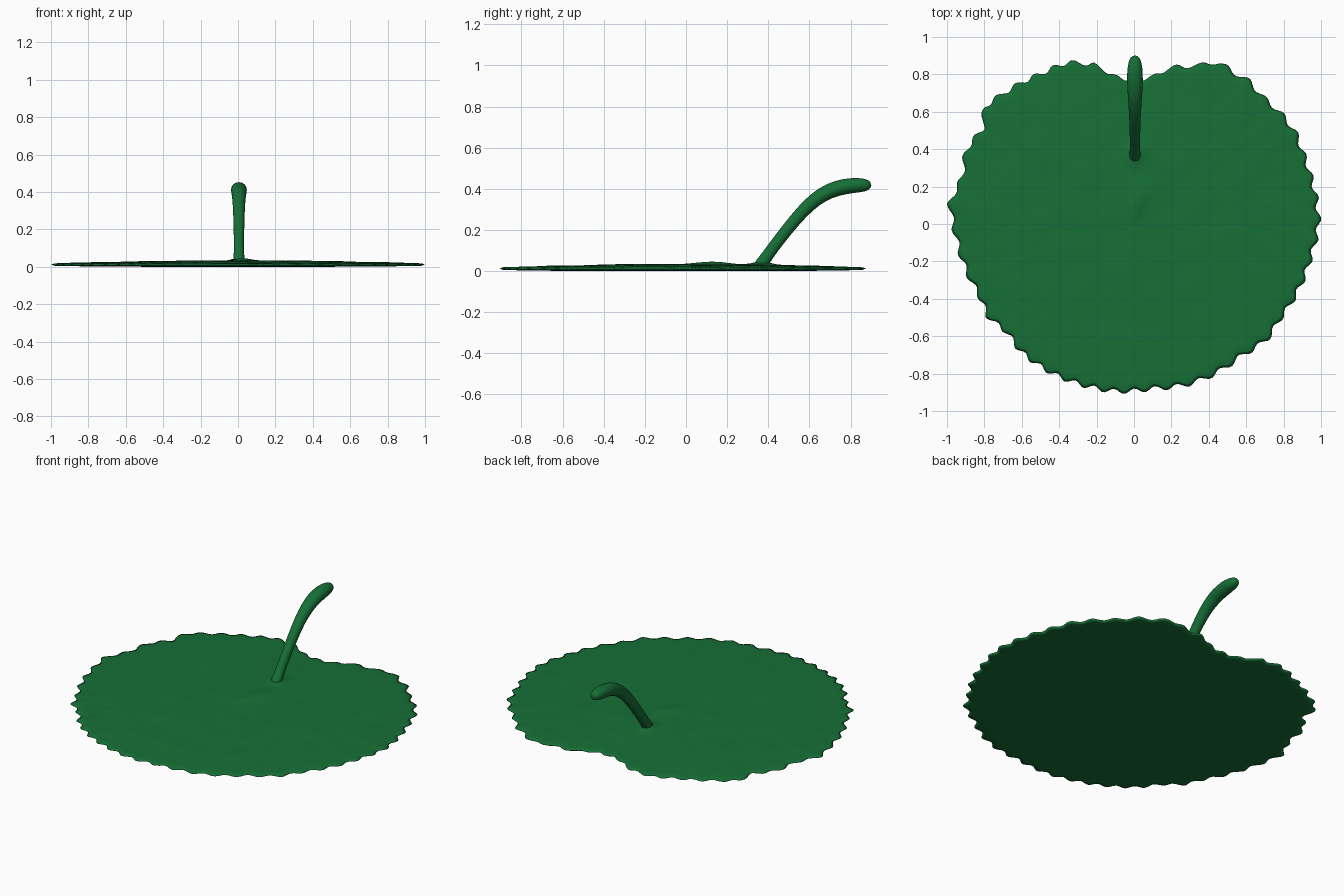
import bpy, bmesh, math
from mathutils import Vector, noise

if "Cube" in bpy.data.objects:
    bpy.data.objects.remove(bpy.data.objects["Cube"])

green = bpy.data.materials.new("leaf_green")
green.diffuse_color = (0.008, 0.16, 0.038, 1)
green.use_nodes = True
green.node_tree.nodes["Principled BSDF"].inputs["Base Color"].default_value = green.diffuse_color


def make_object(name, bm):
    bmesh.ops.recalc_face_normals(bm, faces=bm.faces)
    mesh = bpy.data.meshes.new(name)
    bm.to_mesh(mesh)
    bm.free()
    mesh.materials.append(green)
    ob = bpy.data.objects.new(name, mesh)
    bpy.context.collection.objects.link(ob)
    for p in mesh.polygons:
        p.use_smooth = True
    return ob


def skin(bm, rings, start, end):
    # bridge closed rings and close both ends with fans
    n = len(rings[0])
    for a, b in zip(rings, rings[1:]):
        for i in range(n):
            j = (i + 1) % n
            bm.faces.new((a[i], a[j], b[j], b[i]))
    for ring, tip in ((rings[0], start), (rings[-1], end)):
        for i in range(n):
            bm.faces.new((ring[i], ring[(i + 1) % n], tip))


# Leaf outline: heart-like disc with a shallow notch at the back
outline = [(0, .775), (.1, .79), (.19, .84), (.33, .85), (.46, .87), (.53, .82), (.62, .77),
           (.70, .68), (.79, .60), (.87, .50), (.92, .37), (.96, .25), (.99, .12), (1, .0),
           (.96, -.17), (.92, -.29), (.86, -.41), (.79, -.51), (.72, -.62), (.58, -.71),
           (.43, -.81), (.30, -.86), (.1, -.885), (-.1, -.90), (-.30, -.86), (-.45, -.80),
           (-.61, -.69), (-.69, -.58), (-.79, -.50), (-.84, -.38), (-.91, -.25), (-.95, -.13),
           (-.98, 0), (-1, .11), (-.93, .25), (-.91, .40), (-.82, .51), (-.81, .63),
           (-.68, .72), (-.50, .81), (-.36, .87), (-.21, .855), (-.1, .79)]
polar = sorted((math.atan2(y, x) % math.tau, math.hypot(x, y)) for x, y in outline)
polar = [(polar[-1][0] - math.tau, polar[-1][1])] + polar + [(polar[0][0] + math.tau, polar[0][1])]


def edge_radius(a):
    for (a0, r0), (a1, r1) in zip(polar, polar[1:]):
        if a0 <= a <= a1:
            r = r0 + (r1 - r0) * (a - a0) / (a1 - a0)
            return r + 0.013 * (math.sin(50 * a + 1.5 * math.sin(3 * a)) - 0.4)


def top_height(x, y, t):
    z = 0.018 + 0.016 * (1 - t * t)
    z += 0.003 * noise.noise(Vector((x * 7, y * 7, 0))) * (1 - t ** 6)
    z += 0.012 * math.exp(-((x - .02 - .25 * (y - .12)) / .05) ** 2 - ((y - .12) / .09) ** 2)
    z += 0.016 * math.exp(-(x / .05) ** 2 - ((y - .37) / .06) ** 2)
    return z


SEG = 360
angles = [math.tau * i / SEG for i in range(SEG)]
radii = [edge_radius(a) for a in angles]
xs = [r * math.cos(a) for a, r in zip(angles, radii)]
scale, shift = 2 / (max(xs) - min(xs)), (max(xs) + min(xs)) / 2
steps = [.04 + .94 * i / 26 for i in range(27)]

bm = bmesh.new()
rings = []
profile = [(t, True) for t in steps] + [(1, None)] + [(t, False) for t in reversed(steps)]
for t, top in profile:
    ring = []
    for a, r in zip(angles, radii):
        x, y = (r * t * math.cos(a) - shift) * scale, r * t * math.sin(a)
        if top is None:
            z = 0.013
        elif top:
            z = top_height(x, y, t)
        else:
            z = 0.006 * t ** 4
        ring.append(bm.verts.new((x, y, z)))
    rings.append(ring)
skin(bm, rings, bm.verts.new((0, 0, top_height(0, 0, 0))), bm.verts.new((0, 0, 0)))
make_object("leaf_pad", bm)

# Stem: (y, z, half width in x, half thickness) along a curved path
stem = [(.355, .015, .036, .038), (.375, .045, .029, .030), (.42, .11, .027, .029),
        (.49, .20, .029, .030), (.56, .285, .031, .032), (.63, .352, .035, .035),
        (.70, .393, .040, .038), (.77, .412, .044, .039), (.83, .418, .042, .037),
        (.87, .418, .034, .032), (.893, .418, .023, .022)]
bm = bmesh.new()
rings = []
for i, (y, z, w, h) in enumerate(stem):
    p, q = stem[max(i - 1, 0)], stem[min(i + 1, len(stem) - 1)]
    d = Vector((0, q[0] - p[0], q[1] - p[1])).normalized()
    up = Vector((0, -d.z, d.y))
    rings.append([bm.verts.new(Vector((0.005, y, z)) + Vector((w * math.cos(a), 0, 0))
                               + up * h * math.sin(a))
                  for a in (math.tau * k / 16 for k in range(16))])
skin(bm, rings, bm.verts.new((.005, .355, .01)), bm.verts.new((.005, .904, .417)))
ob = make_object("stem", bm)
sub = ob.modifiers.new("smooth", 'SUBSURF')
sub.levels = sub.render_levels = 1
